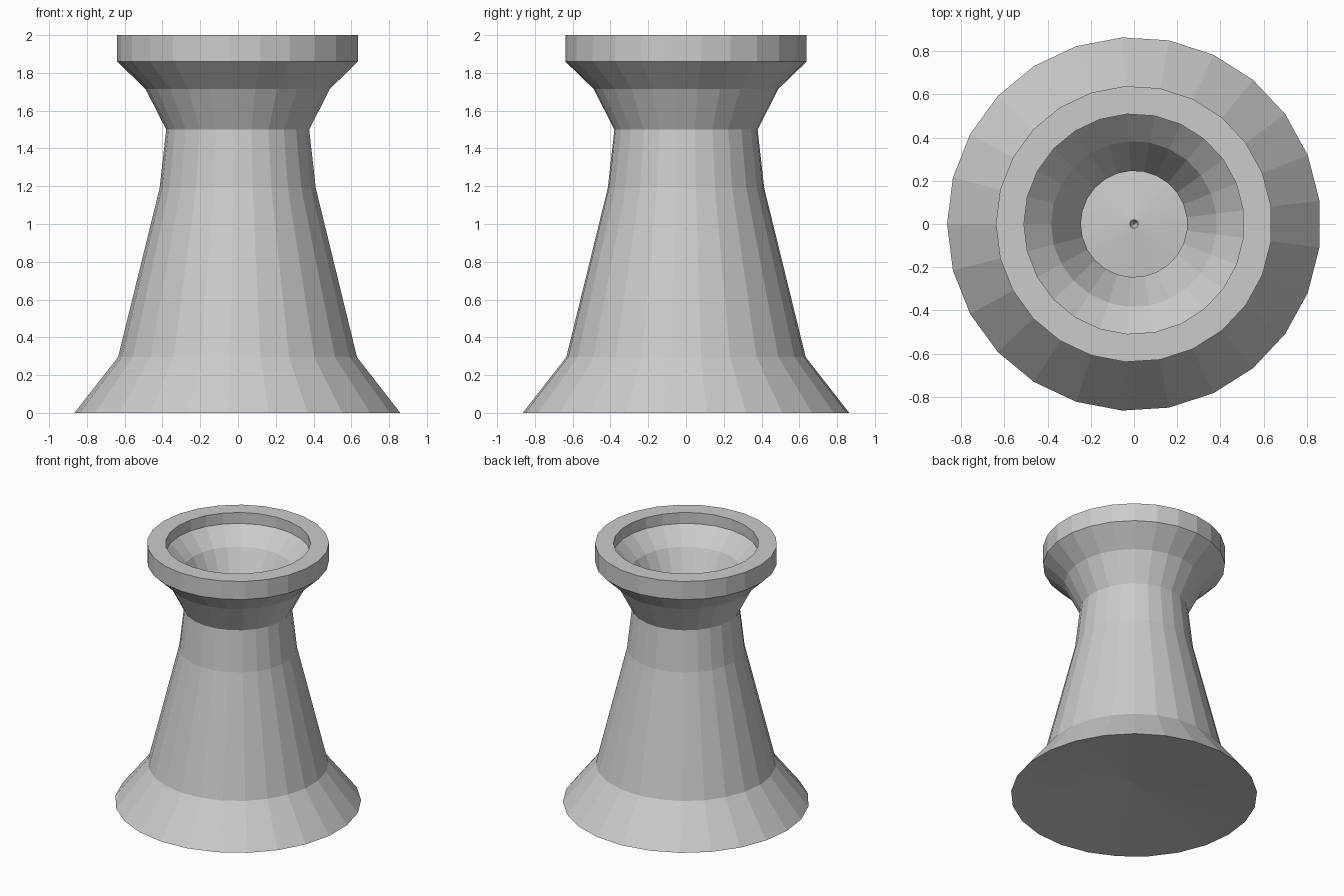
import bpy, bmesh, math
from mathutils import Vector

if "Cube" in bpy.data.objects:
    bpy.data.objects.remove(bpy.data.objects["Cube"])

SIDES = 25
WALL = 0.13

# Outer profile (radius, height): raised underside centre, flared foot, neck, collar
outer = [Vector(p) for p in [(0, 0.10), (0.866, 0), (0.635, 0.295), (0.415, 1.19),
                             (0.38, 1.5), (0.49, 1.715), (0.64, 1.86), (0.64, 2.0)]]


def inward(a, b):
    d = (b - a).normalized()
    return Vector((-d.y, d.x))


# Inner profile: the outer one offset by an even wall thickness
normals = [inward(a, b) for a, b in zip(outer, outer[1:])]
inner = []
for i in range(1, len(outer) - 1):
    n, m = normals[i - 1], normals[i]
    inner.append(outer[i] + (n + m) * WALL / (1 + n.dot(m)))
inner.append(outer[-1] + normals[-1] * WALL)

# Floor inside the vessel ends in a tiny central dimple
floor = [Vector((0.02, 0.23)), Vector((0, 0.18))]
profile = outer + inner[::-1] + floor

# Turn the profile into rings, with single points on the axis
bm = bmesh.new()
rings = []
for r, z in profile:
    if r == 0:
        rings.append([bm.verts.new((0, 0, z))] * SIDES)
    else:
        angles = [math.pi + math.tau * k / SIDES for k in range(SIDES)]
        rings.append([bm.verts.new((r * math.cos(a), r * math.sin(a), z)) for a in angles])

for low, high in zip(rings, rings[1:]):
    for k in range(SIDES):
        j = (k + 1) % SIDES
        corners = list(dict.fromkeys([low[k], low[j], high[j], high[k]]))
        bm.faces.new(corners)
bmesh.ops.recalc_face_normals(bm, faces=bm.faces)

mesh = bpy.data.meshes.new("hollow_pedestal")
bm.to_mesh(mesh)
bm.free()
bpy.context.collection.objects.link(bpy.data.objects.new("hollow_pedestal", mesh))
